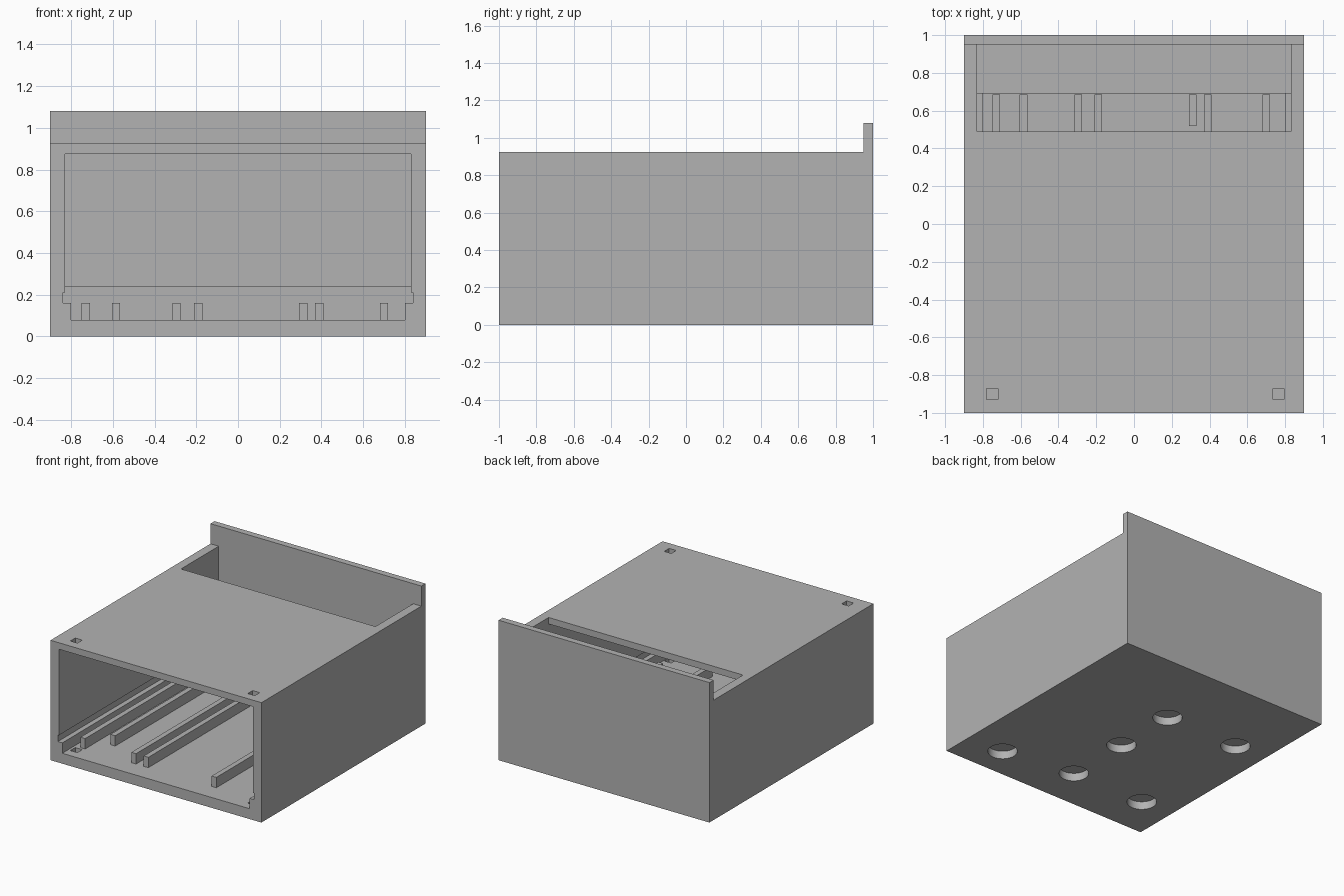
import bpy
import bmesh
from mathutils import Matrix, Vector

cube = bpy.data.objects.get("Cube")
if cube:
    bpy.data.objects.remove(cube, do_unlink=True)

GREY = (0.45, 0.45, 0.45, 1.0)
plastic = bpy.data.materials.new("grey plastic")
plastic.use_nodes = True
plastic.diffuse_color = GREY
plastic.node_tree.nodes["Principled BSDF"].inputs["Base Color"].default_value = GREY


def finish(name, bm):
    bmesh.ops.recalc_face_normals(bm, faces=bm.faces)
    mesh = bpy.data.meshes.new(name)
    bm.to_mesh(mesh)
    bm.free()
    mesh.materials.append(plastic)
    obj = bpy.data.objects.new(name, mesh)
    bpy.context.collection.objects.link(obj)
    return obj


def extrude_side_profile(name, points, half_width):
    """Outline in the y-z plane, extruded across x."""
    bm = bmesh.new()
    face = bm.faces.new([bm.verts.new((-half_width, y, z)) for y, z in points])
    new = bmesh.ops.extrude_face_region(bm, geom=[face])["geom"]
    bmesh.ops.translate(bm, vec=(2 * half_width, 0, 0),
                        verts=[v for v in new if isinstance(v, bmesh.types.BMVert)])
    return finish(name, bm)


def box(name, low, high):
    low, high = Vector(low), Vector(high)
    bm = bmesh.new()
    bmesh.ops.create_cube(bm, size=1, matrix=Matrix.Translation((low + high) / 2)
                          @ Matrix.Diagonal((*(high - low), 1)))
    return finish(name, bm)


def disc(name, x, y, radius, depth):
    bm = bmesh.new()
    bmesh.ops.create_cone(bm, cap_ends=True, segments=48, radius1=radius,
                          radius2=radius, depth=2 * depth,
                          matrix=Matrix.Translation((x, y, 0)))
    return finish(name, bm)


def cut(target, cutter):
    """Subtract the cutter from the target, then discard it."""
    cutter.hide_render = True
    mod = target.modifiers.new("cut", 'BOOLEAN')
    mod.operation = 'DIFFERENCE'
    mod.solver = 'EXACT'
    mod.object = cutter
    bpy.context.view_layer.objects.active = target
    bpy.ops.object.modifier_apply(modifier=mod.name)
    bpy.data.objects.remove(cutter, do_unlink=True)


# Housing with a raised lip along the back
housing = extrude_side_profile("housing", [
    (-1, 0), (1, 0), (1, 1.08), (0.95, 1.08), (0.95, 0.925), (-1, 0.925)], 0.9)

# Main cavity, stepped up at the back and open through the roof
cut(housing, extrude_side_profile("cavity_cutter", [
    (-1.1, 0.2), (0.69, 0.2), (0.69, 0.24), (0.95, 0.24), (0.95, 1.2),
    (0.49, 1.2), (0.49, 0.875), (-1.1, 0.875)], 0.83))

# Side grooves and the narrower recess in the floor
cut(housing, box("groove_cutter", (-0.838, -1.1, 0.16), (0.838, 0.69, 0.21)))
cut(housing, box("floor_cutter", (-0.8, -1.1, 0.08), (0.8, 0.69, 0.18)))

# Square pin holes through the roof and sunk into the floor
for x in (-0.75, 0.765):
    for bottom, top in ((0.8, 1.0), (0.03, 0.12)):
        cut(housing, box("pin_hole_cutter", (x - 0.03, -0.93, bottom),
                         (x + 0.03, -0.87, top)))

# Round pockets in the underside
for x, y in ((0, 0.37), (0, -0.14), (0, -0.665),
             (-0.63, 0.37), (-0.63, -0.665), (0.59, -0.75)):
    cut(housing, disc("pocket_cutter", x, y, 0.105, 0.062))

# Smooth only the round pocket walls
bpy.ops.object.select_all(action='DESELECT')
housing.select_set(True)
bpy.context.view_layer.objects.active = housing
bpy.ops.object.shade_smooth_by_angle(angle=0.5)

# Support rails on the floor: centre x and front end y
rails = ((-0.73, -0.85), (-0.585, -0.69), (-0.295, -0.85), (-0.19, -0.85),
         (0.312, 0.52), (0.39, -0.85), (0.70, -0.69))
for i, (x, front) in enumerate(rails, 1):
    box(f"floor_rail_{i}", (x - 0.02, front, 0.078), (x + 0.02, 0.685, 0.16))
